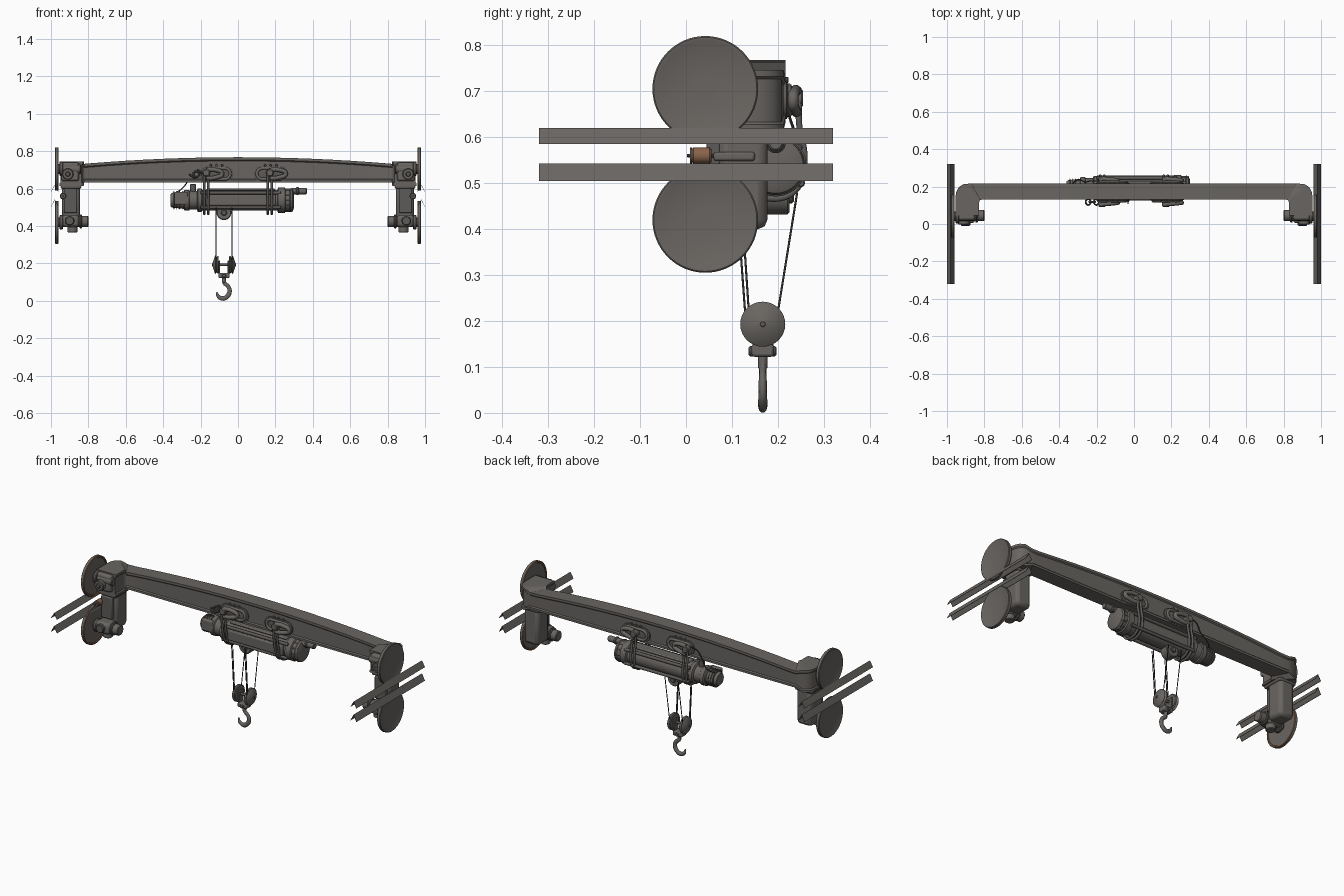
import bpy, bmesh, math
from mathutils import Vector

if "Cube" in bpy.data.objects:
    bpy.data.objects.remove(bpy.data.objects["Cube"])


def material(name, rgb):
    m = bpy.data.materials.new(name)
    m.diffuse_color = (*rgb, 1)
    m.use_nodes = True
    m.node_tree.nodes["Principled BSDF"].inputs["Base Color"].default_value = m.diffuse_color
    return m


STEEL = material("grey_steel", (0.14, 0.13, 0.12))
DARK = material("dark_steel", (0.11, 0.104, 0.098))
ROPE = material("rope_black", (0.04, 0.04, 0.042))
COPPER = material("worn_copper", (0.25, 0.125, 0.07))


def finish(name, bm, mat, bevel=0, smooth=True):
    bmesh.ops.recalc_face_normals(bm, faces=bm.faces)
    me = bpy.data.meshes.new(name)
    bm.to_mesh(me)
    bm.free()
    ob = bpy.data.objects.new(name, me)
    bpy.context.collection.objects.link(ob)
    me.materials.append(mat)
    if bevel:
        b = ob.modifiers.new("bevel", 'BEVEL')
        b.width, b.segments, b.limit_method = bevel, 2, 'ANGLE'
    if smooth:
        bpy.ops.object.select_all(action='DESELECT')
        bpy.context.view_layer.objects.active = ob
        ob.select_set(True)
        bpy.ops.object.shade_smooth_by_angle(angle=math.radians(35))
    return ob


def box(name, x, y, z, mat=STEEL, bevel=0.006):
    bm = bmesh.new()
    bmesh.ops.create_cube(bm, size=1)
    for v in bm.verts:
        for i, (a, b) in enumerate((x, y, z)):
            v.co[i] = (a + b) / 2 + v.co[i] * abs(b - a)
    return finish(name, bm, mat, bevel)


def loft(bm, rings, closed=True):
    rows = [[bm.verts.new(p) for p in r] for r in rings]
    n = len(rows[0])
    for a, b in zip(rows, rows[1:]):
        for i in range(n):
            j = (i + 1) % n
            bm.faces.new((a[i], a[j], b[j], b[i]))
    if closed:
        bm.faces.new(rows[0])
        bm.faces.new(rows[-1])


def lathe(name, axis, centre, profile, mat=STEEL, n=32):
    """profile: (position along axis, radius); centre: the other two coords"""
    others = [i for i in range(3) if i != axis]
    rings = []
    for t, r in profile:
        ring = []
        for k in range(n):
            a = 2 * math.pi * k / n
            p = [0, 0, 0]
            p[axis] = t
            p[others[0]] = centre[0] + r * math.cos(a)
            p[others[1]] = centre[1] + r * math.sin(a)
            ring.append(p)
        rings.append(ring)
    bm = bmesh.new()
    loft(bm, rings)
    return finish(name, bm, mat)


def cyl(name, axis, centre, a, b, r, mat=STEEL, n=24):
    e = min(0.004, r * 0.3) * (1 if b > a else -1)
    return lathe(name, axis, centre, [(a, r - abs(e)), (a + e, r), (b - e, r), (b, r - abs(e))], mat, n)


def tube(name, pts, r, mat=STEEL, cyclic=False, radii=None, smooth=True):
    cu = bpy.data.curves.new(name, 'CURVE')
    cu.dimensions = '3D'
    cu.bevel_depth, cu.bevel_resolution, cu.resolution_u = r, 3, 6
    cu.use_fill_caps = True
    sp = cu.splines.new('BEZIER' if smooth else 'POLY')
    store = sp.bezier_points if smooth else sp.points
    store.add(len(pts) - 1)
    for i, (q, p) in enumerate(zip(store, pts)):
        q.co = p if smooth else (*p, 1)
        if smooth:
            q.handle_left_type = q.handle_right_type = 'AUTO'
        if radii:
            q.radius = radii[i]
    sp.use_cyclic_u = cyclic
    ob = bpy.data.objects.new(name, cu)
    bpy.context.collection.objects.link(ob)
    cu.materials.append(mat)
    return ob


def stadium(cx, cz, half, r, y, n=10):
    pts = []
    for side in (1, -1):
        for k in range(n + 1):
            a = -math.pi / 2 + math.pi * k / n
            pts.append((cx + side * (half + r * math.cos(a)), y, cz + side * r * math.sin(a)))
    return pts


# main arched beam with ends that turn forward; a flanged section is lofted along it
outer = [(.955, .045), (.955, .14), (.951, .17), (.939, .195), (.915, .212), (.87, .217), (.82, .217)]
inner = [(.83, .045), (.83, .1), (.829, .112), (.827, .12), (.825, .125), (.822, .128), (.815, .13)]
stations = list(zip(outer, inner))
stations += [((x / 10, .217), (x / 10, .13)) for x in range(7, -8, -1)]
stations += [((-o[0], o[1]), (-i[0], i[1])) for o, i in zip(outer[::-1], inner[::-1])]
rings = []
for o, i in stations:
    o, i = Vector(o), Vector(i)
    x = abs((o.x + i.x) / 2)
    top = .768 - .036 * min(1, x / .83) ** 2 + (.014 if x > .85 else 0)
    bot = .633 if x < .85 else .615
    d = (i - o).normalized() * .006
    ring = []
    for p, z in ((o, top), (o, top - .014), (o + d, top - .02), (o + d, bot + .018), (o, bot + .012), (o, bot),
                 (i, bot), (i, bot + .012), (i - d, bot + .018), (i - d, top - .02), (i, top - .014), (i, top)):
        ring.append((p.x, p.y, z))
    rings.append(ring)
bm = bmesh.new()
loft(bm, rings)
finish("main_beam", bm, STEEL)

for s in (-1, 1):
    # folded angle rails, thin sheets
    for name, foot, apex in (("upper_rail", .585, .62), ("lower_rail", .505, .543)):
        sec = [(.96, foot), (.98, apex), (1.0, foot), (.998, foot), (.98, apex - .004), (.962, foot)]
        bm = bmesh.new()
        loft(bm, [[(s * x, y, z) for x, z in sec] for y in (-.32, .32)])
        finish(name, bm, STEEL, smooth=False)
    # disc wheels with a raised rim, copper on the inner rim edge
    for z in (.705, .42):
        w = lathe("wheel", 0, (.042, z), [(s * x, r) for x, r in (
            (.963, .03), (.963, .103), (.959, .106), (.959, .112), (.962, .115), (.976, .115), (.979, .112),
            (.979, .107), (.977, .103), (.977, .02))], STEEL, 64)
        w.data.materials.append(COPPER)
        for f in w.data.polygons:
            c = f.center
            if abs(c.x) < .9615 and math.hypot(c.y - .042, c.z - z) > .09:
                f.material_index = 1
        cyl("wheel_axle", 0, (.042, z), s * .84, s * .966, .026)
        cyl("axle_collar", 0, (.042, z), s * .935, s * .955, .038, DARK)
    # end leg and upper bearing
    box("end_leg", (s * .845, s * .94), (.07, .177), (.4, .64), STEEL, .02)
    box("leg_flange", (s * .838, s * .948), (.05, .18), (.6, .618), DARK)
    box("leg_front_plate", (s * .86, s * .93), (.045, .075), (.47, .6), DARK)
    box("bearing_box", (s * .85, s * .945), (.02, .06), (.64, .74), STEEL, .012)
    cyl("bearing_cap", 1, (s * .91, .678), -.003, .025, .03)
    cyl("bearing_bolt", 1, (s * .91, .678), -.01, 0, .014, DARK)
    # drive gearbox and motor
    box("gearbox", (s * .85, s * .94), (.005, .085), (.395, .46), STEEL, .015)
    cyl("drive_motor", 0, (.045, .425), s * .80, s * .86, .03)
    cyl("motor_flange", 0, (.045, .425), s * .835, s * .848, .038, DARK)
    cyl("gearbox_nose", 2, (s * .885, .05), .365, .4, .027)
    cyl("gearbox_cap", 1, (s * .9, .428), -.01, .01, .025, DARK)
    # guide roller with dark end washers, and its arm
    cyl("guide_roller", 1, (s * .935, .56), .012, .055, .0175, COPPER)
    cyl("roller_washer", 1, (s * .935, .56), .009, .013, .0175, DARK)
    cyl("roller_pin", 1, (s * .935, .56), .002, .15, .004, DARK, 10)
    box("roller_arm", (s * .932, s * .948), (.06, .15), (.548, .568))

# slotted bosses on both beam faces, with shackle loops and slings
for cx, sx in ((-.115, -.17), (.175, .17)):
    for y, d in ((.136, -1), (.211, 1)):
        bm = bmesh.new()
        loft(bm, [stadium(cx, .68, .05, .041, y), stadium(cx, .68, .05, .041, y + d * .008),
                  stadium(cx, .68, .046, .035, y + d * .011)])
        finish("slot_boss", bm, DARK)
        tube("slot_rim", stadium(cx, .68, .045, .029, y + d * .012), .008, STEEL, True, smooth=False)
        cyl("shackle_pin", 1, (sx, .685), y, y + d * .044, .02)
        tube("shackle_loop", [(sx, y + d * .03, .7), (sx + .05, y + d * .026, .7), (sx + .085, y + d * .022, .68),
                              (sx + .05, y + d * .026, .66), (sx, y + d * .03, .655)], .012)
        for k in (-.03, 0, .03):
            cyl("boss_bolt", 1, (cx + k, .724), y, y + d * .012, .007, DARK, 8)
    for k in (-.011, .011):
        tube("sling", [(sx + k, y, z) for y, z in ((.246, .69), (.246, .63), (.258, .55), (.243, .49),
             (.195, .466), (.145, .485), (.122, .54), (.108, .62), (.103, .695))], .007, DARK)

# hoist: motor, drum and gear head on one axis
HC = (.195, .538)
lathe("hoist_body", 0, HC, [(-.36, .01), (-.36, .034), (-.35, .04), (-.29, .046), (-.285, .056), (-.262, .056),
      (-.258, .05), (-.22, .05), (-.215, .062), (-.195, .062), (-.19, .056), (.21, .056), (.215, .067),
      (.25, .067), (.255, .06), (.275, .06), (.28, .064), (.292, .06), (.3, .04), (.3, .01)], STEEL, 40)
for k in range(12):
    x = -.345 + k * .015
    if k < 4:
        cyl("motor_fin", 0, HC, x, x + .005, .049, DARK, 32)
    a = math.tau * k / 12
    cyl("head_bolt", 0, (HC[0] + .055 * math.cos(a), HC[1] + .055 * math.sin(a)), .25, .292, .007, DARK, 8)
for y, z in ((.145, .578), (.138, .5), (.25, .5), (.245, .578)):
    cyl("tie_rod", 0, (y, z), -.2, .23, .009, DARK, 12)
box("hoist_front_cover", (-.17, .2), (.125, .15), (.51, .57), STEEL)
box("hoist_top_plate", (-.17, .2), (.165, .23), (.588, .6), STEEL)
box("motor_terminal_box", (-.34, -.27), (.14, .17), (.515, .582))
cyl("limit_switch", 0, (.195, .587), .28, .368, .017)
cyl("limit_switch_cap", 0, (.195, .587), .31, .325, .022, DARK)
cyl("cable_gland", 2, (-.24, .195), .58, .625, .016, DARK)
tube("power_cable", [(-.35, .2, .57), (-.3, .235, .6), (-.26, .225, .65), (-.23, .23, .69), (-.17, .23, .7)], .003, ROPE)
for i in range(3):
    bpy.ops.mesh.primitive_torus_add(location=(-.245 + i * .022, .118, .665 + i * .012), major_radius=.016,
                                     minor_radius=.005, major_segments=16, minor_segments=8,
                                     rotation=(math.pi / 2 * (i % 2), .6, 0))
    bpy.context.object.name = "chain_link"
    bpy.context.object.data.materials.append(DARK)

# fixed pulley under the drum and hoist ropes
cyl("upper_pulley", 1, (-.075, .472), .17, .225, .04)
cyl("upper_pulley_hub", 1, (-.075, .472), .16, .235, .016, DARK)
box("pulley_bracket", (-.095, -.055), (.18, .215), (.47, .51), DARK)
for x in (-.118, -.032):
    tube("front_rope", [(x, .108, .5), (x, .13, .2)], .0024, ROPE, smooth=False)
    tube("back_rope", [(x, .242, .48), (x, .2, .22)], .0024, ROPE, smooth=False)
    tube("centre_rope", [(x, .118, .5), (x, .138, .2)], .0024, ROPE, smooth=False)

# hook block: two coned pulleys, yoke, swivel and hook
for d in (-1, 1):
    lathe("block_pulley", 0, (.167, .193), [(-.075 + d * x, r) for x, r in (
        (.028, .01), (.028, .044), (.032, .049), (.039, .04), (.046, .049), (.049, .046), (.062, .006))], STEEL, 32)
    box("block_yoke", (-.075 + d * .02, -.075 + d * .028), (.145, .19), (.125, .215), DARK, .003)
cyl("block_axle", 0, (.167, .193), -.14, -.01, .007, DARK, 16)
box("swivel_block", (-.105, -.045), (.143, .191), (.122, .15), STEEL)
cyl("swivel_trunnion", 1, (-.075, .134), .136, .197, .011, DARK, 16)
cyl("hook_shank", 2, (-.075, .167), .095, .13, .01)
hook = tube("hook", [(x, 0, z) for x, z in ((-.075, .11), (-.072, .095), (-.053, .078), (-.045, .052), (-.056, .026),
            (-.08, .013), (-.104, .023), (-.114, .047))], .0125, STEEL, radii=[.9, .9, .9, 1, 1.05, 1.05, .85, .35])
hook.scale.y = .75
hook.location.y = .167
